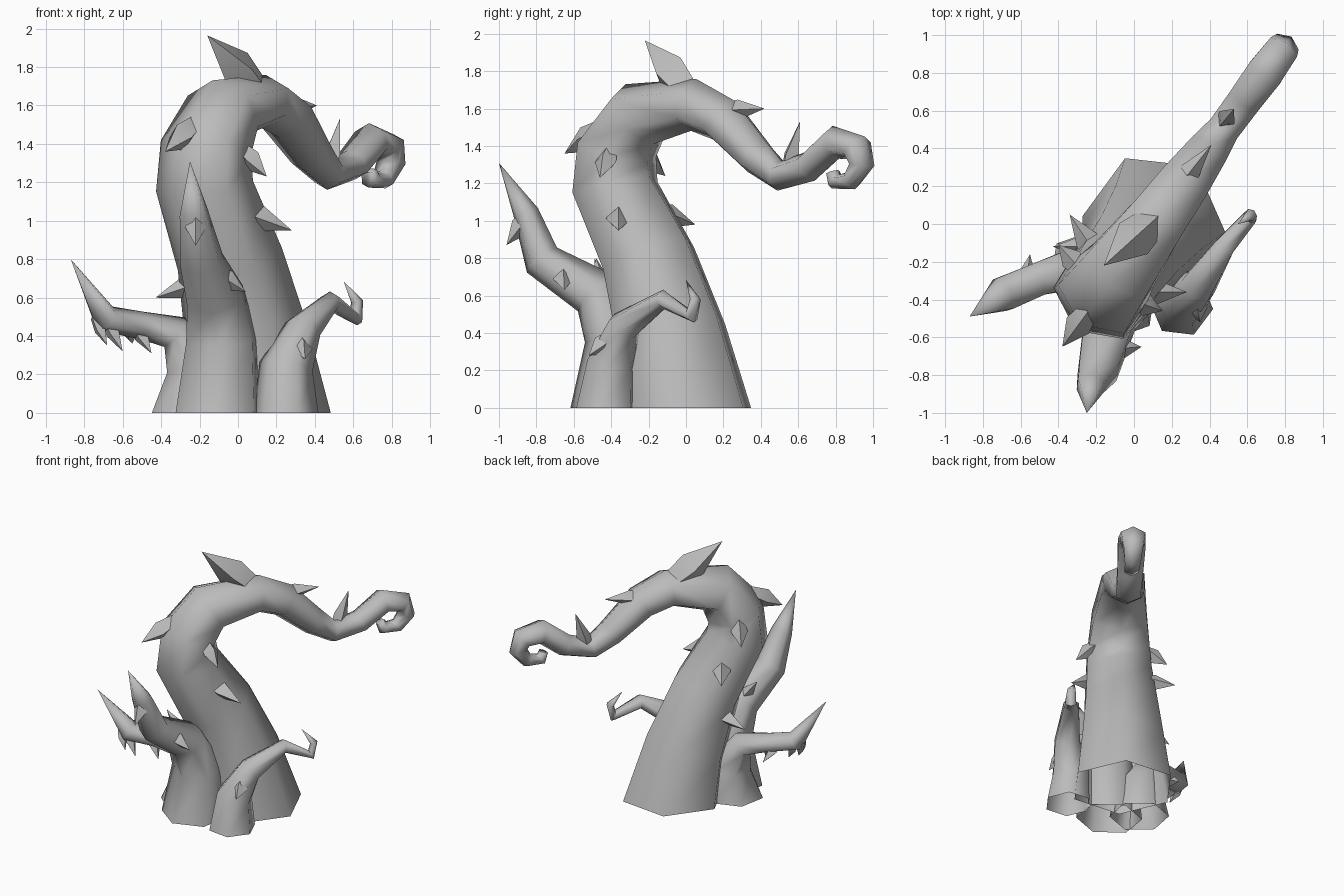
import bpy, bmesh, math
from mathutils import Vector

cube = bpy.data.objects.get("Cube")
if cube:
    bpy.data.objects.remove(cube, do_unlink=True)

grey = bpy.data.materials.new("plain_grey")
grey.use_nodes = True
grey.diffuse_color = (0.5, 0.5, 0.5, 1)
grey.node_tree.nodes["Principled BSDF"].inputs["Base Color"].default_value = (0.5, 0.5, 0.5, 1)


def tube(name, points, side, sides=6, grounded=True, angle=80, widen=(1, 1), ramp=6):
    """Skin a path of (x, y, z, radius) with rings; side is the normal of its bend plane.
    The rings widen sideways from the first factor to the second over the first few rings."""
    path = [Vector(p[:3]) for p in points]
    side = Vector(side).normalized()
    bm = bmesh.new()
    rings = []
    for i, p in enumerate(path):
        tangent = Vector()
        if i > 0:
            tangent += (p - path[i - 1]).normalized()
        if i < len(path) - 1:
            tangent += (path[i + 1] - p).normalized()
        if i == 0 and grounded:
            tangent = Vector((0, 0, 1))
        tangent.normalize()
        s = (side - tangent * side.dot(tangent)).normalized()
        n = s.cross(tangent)
        s *= widen[0] + (widen[1] - widen[0]) * min(1, i / ramp)
        r = max(points[i][3], 0.0005)
        rings.append([bm.verts.new(p + r * (math.cos(a) * n + math.sin(a) * s))
                      for a in (math.tau * k / sides for k in range(sides))])
    for low, high in zip(rings, rings[1:]):
        for k in range(sides):
            j = (k + 1) % sides
            bm.faces.new((low[k], low[j], high[j], high[k]))
    bm.faces.new(rings[-1])
    bmesh.ops.remove_doubles(bm, verts=bm.verts, dist=0.002)
    bmesh.ops.recalc_face_normals(bm, faces=bm.faces)
    mesh = bpy.data.meshes.new(name)
    bm.to_mesh(mesh)
    bm.free()
    mesh.materials.append(grey)
    obj = bpy.data.objects.new(name, mesh)
    bpy.context.collection.objects.link(obj)
    bpy.ops.object.select_all(action='DESELECT')
    obj.select_set(True)
    bpy.context.view_layer.objects.active = obj
    bpy.ops.object.shade_smooth_by_angle(angle=math.radians(angle))


# Main vine: bends within one upright plane, so x follows from y
trunk = [(0, 0, .38), (-.08, .4, .315), (-.2, .8, .265), (-.38, 1.18, .235),
         (-.37, 1.38, .215), (-.25, 1.57, .185), (.04, 1.62, .14), (.2, 1.54, .125),
         (.38, 1.34, .1), (.5, 1.24, .08), (.66, 1.29, .083), (.8, 1.42, .09),
         (.915, 1.39, .08), (.94, 1.3, .065), (.885, 1.215, .052), (.80, 1.21, .045),
         (.785, 1.26, .035)]
tube("main_vine", [(.105 + .735 * y, y, z, r) for y, z, r in trunk], (.806, -.592, 0),
     widen=(1, 1.25))

# Three smaller shoots around the base
tube("front_shoot", [(-.105, -.4, 0, .22), (-.085, -.37, .38, .175), (-.12, -.475, .61, .14),
                     (-.19, -.77, .79, .105), (-.23, -.855, 1.04, .07),
                     (-.25, -1, 1.31, 0)], (1, -.15, 0), widen=(1.08, 1.15), ramp=1)
tube("right_shoot", [(-.25, -.24, 0, .21), (-.23, -.22, .24, .15), (-.33, -.24, .42, .095),
                     (-.5, -.29, .455, .072), (-.69, -.37, .49, .075),
                     (-.87, -.49, .8, 0)], (.35, -1, 0), widen=(1, 1.4), ramp=3)
tube("left_shoot", [(.25, -.43, 0, .17), (.25, -.4, .24, .135), (.34, -.33, .44, .09),
                    (.48, -.12, .58, .052), (.61, .03, .49, .038),
                    (.62, .05, .58, .028), (.55, 0, .685, 0)], (.8, -.6, 0),
     widen=(1, 1.2), ramp=3)

# Thorns: base, tip, radius
thorns = [
    ((.05, -.03, 1.73), (-.16, -.22, 1.965), .13),
    ((.26, .23, 1.59), (.41, .42, 1.6), .065),
    ((.48, .55, 1.29), (.53, .61, 1.53), .06),
    ((-.27, -.5, 1.46), (-.38, -.65, 1.36), .085),
    ((.04, -.42, 1.34), (.15, -.46, 1.23), .07),
    ((.06, -.36, 1.03), (.28, -.36, .95), .08),
    ((-.22, -.13, 1.04), (-.34, .05, .98), .075),
    ((-.31, -.21, 1.34), (-.4, -.11, 1.24), .07),
    ((-.22, -.12, .67), (-.43, -.12, .6), .07),
    ((-.22, -.86, 1.0), (-.22, -.96, .87), .065),
    ((-.09, -.66, .71), (.04, -.65, .63), .065),
    ((-.19, -.46, .68), (-.28, -.48, .8), .05),
    ((.33, -.43, .35), (.35, -.52, .28), .065),
    ((-.67, -.38, .45), (-.6, -.41, .32), .045),
    ((-.73, -.39, .46), (-.68, -.42, .35), .04),
    ((-.52, -.3, .43), (-.45, -.34, .31), .05),
    ((-.57, -.29, .44), (-.55, -.16, .36), .05),
]
for base, tip, radius in thorns:
    axis = Vector(tip) - Vector(base)
    across = axis.cross(Vector((0, 0, 1)))
    root = Vector(base) - axis * .35
    swell = Vector(base) + axis * .25
    tube("thorn", [(*root, radius * .6), (*swell, radius * .85), (*tip, 0)],
         across, sides=4, grounded=False, angle=40)
